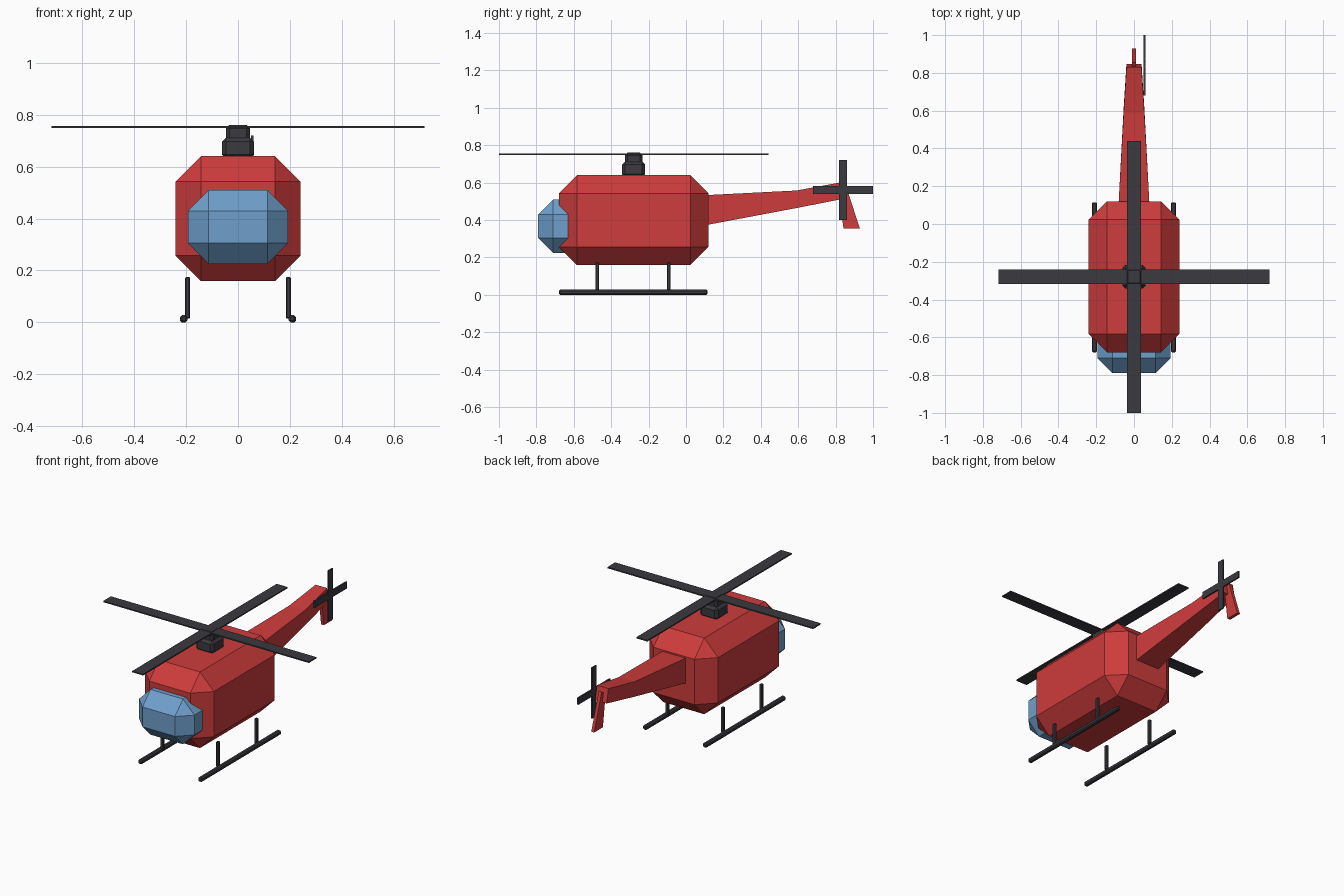
import bpy
import bmesh

cube = bpy.data.objects.get("Cube")
if cube:
    bpy.data.objects.remove(cube, do_unlink=True)


def material(name, color):
    mat = bpy.data.materials.new(name)
    mat.use_nodes = True
    mat.diffuse_color = (*color, 1)
    mat.node_tree.nodes["Principled BSDF"].inputs["Base Color"].default_value = (*color, 1)
    return mat


RED = material("red paint", (0.62, 0.045, 0.045))
BLUE = material("blue glass", (0.16, 0.35, 0.6))
DARK = material("dark metal", (0.042, 0.042, 0.05))


def finish(name, bm, mat):
    bmesh.ops.recalc_face_normals(bm, faces=bm.faces)
    mesh = bpy.data.meshes.new(name)
    bm.to_mesh(mesh)
    bm.free()
    mesh.materials.append(mat)
    obj = bpy.data.objects.new(name, mesh)
    bpy.context.collection.objects.link(obj)
    return obj


def box(name, low, high, mat, bevel=0):
    """Box between two corners, with optional flat chamfers."""
    bm = bmesh.new()
    bmesh.ops.create_cube(bm, size=1)
    for v in bm.verts:
        v.co = [(a + b) / 2 + c * (b - a) for a, b, c in zip(low, high, v.co)]
    if bevel:
        bmesh.ops.bevel(bm, geom=bm.edges[:], offset=bevel, segments=1,
                        profile=0.5, affect='EDGES')
    return finish(name, bm, mat)


def loft(name, sections, mat):
    """Join rectangular sections given as half width, top (y, z), bottom (y, z)."""
    bm = bmesh.new()
    rings = [[bm.verts.new(p) for p in
              ((-w, *top), (w, *top), (w, *bottom), (-w, *bottom))]
             for w, top, bottom in sections]
    for a, b in zip(rings, rings[1:]):
        for i in range(4):
            j = (i + 1) % 4
            bm.faces.new((a[i], a[j], b[j], b[i]))
    bm.faces.new(rings[0])
    bm.faces.new(rings[-1])
    return finish(name, bm, mat)


# Fuselage and nose glass
box("fuselage", (-0.24, -0.68, 0.16), (0.24, 0.12, 0.64), RED, 0.097)
box("cockpit_canopy", (-0.193, -0.79, 0.225), (0.193, -0.45, 0.51), BLUE, 0.08)

# Tail boom and drooping fin
loft("tail_boom", [
    (0.083, (0.08, 0.532), (0.08, 0.368)),
    (0.055, (0.59, 0.558), (0.61, 0.468)),
    (0.04, (0.83, 0.602), (0.848, 0.515)),
], RED)
loft("tail_fin", [
    (0.01, (0.855, 0.582), (0.815, 0.56)),
    (0.01, (0.93, 0.355), (0.842, 0.355)),
], RED)

# Rotor mast
Y = -0.28
box("mast_base", (-0.062, Y - 0.062, 0.63), (0.062, Y + 0.062, 0.712), DARK, 0.016)
box("mast_head", (-0.047, Y - 0.047, 0.69), (0.047, Y + 0.047, 0.76), DARK, 0.014)

# Main rotor
box("main_blade_crosswise", (-0.717, Y - 0.038, 0.749), (0.717, Y + 0.038, 0.757), DARK)
box("main_blade_lengthwise", (-0.038, -1, 0.749), (0.038, 0.44, 0.757), DARK)

# Tail rotor
box("tail_blade_upright", (0.051, 0.817, 0.4), (0.06, 0.861, 0.72), DARK)
box("tail_blade_level", (0.051, 0.68, 0.54), (0.06, 1, 0.583), DARK)

# Landing skids
for side, s in (("left", 1), ("right", -1)):
    x = 0.209 * s
    box(side + "_skid", (x - 0.014, -0.68, 0), (x + 0.014, 0.115, 0.028), DARK, 0.007)
    x = 0.194 * s
    for end, y in (("front", -0.475), ("rear", -0.092)):
        box(f"{side}_{end}_strut", (x - 0.01, y - 0.01, 0.015),
            (x + 0.01, y + 0.01, 0.175), DARK, 0.004)
